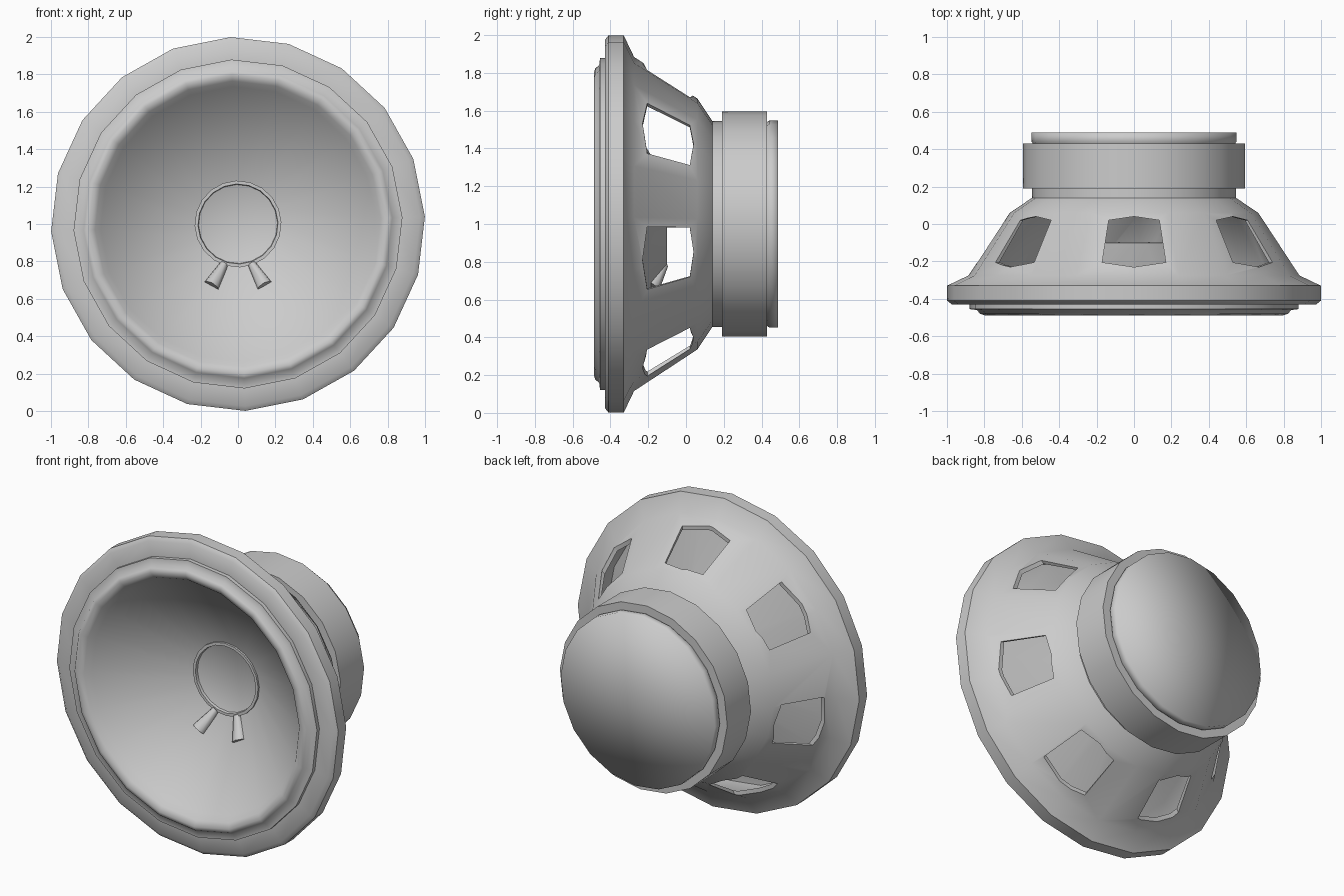
import bpy, bmesh, math
from mathutils import Vector

if "Cube" in bpy.data.objects:
    bpy.data.objects.remove(bpy.data.objects["Cube"])

SIDES = 20
PHASE = math.radians(-2.3)
CZ = 1.0

grey = bpy.data.materials.new("light_grey")
grey.diffuse_color = (0.6, 0.6, 0.6, 1)
grey.use_nodes = True
grey.node_tree.nodes["Principled BSDF"].inputs["Base Color"].default_value = grey.diffuse_color


def finish(name, bm, angle=50):
    bmesh.ops.remove_doubles(bm, verts=bm.verts, dist=1e-5)
    bmesh.ops.recalc_face_normals(bm, faces=bm.faces)
    me = bpy.data.meshes.new(name)
    bm.to_mesh(me)
    bm.free()
    ob = bpy.data.objects.new(name, me)
    bpy.context.collection.objects.link(ob)
    me.materials.append(grey)
    smooth(ob, angle)
    return ob


def smooth(ob, angle):
    bpy.ops.object.select_all(action='DESELECT')
    ob.select_set(True)
    bpy.context.view_layer.objects.active = ob
    bpy.ops.object.shade_smooth_by_angle(angle=math.radians(angle))


def polar(r, a, y, t=0.0):
    """Point at radius r, angle a from the top, with sideways shift t."""
    return Vector((r * math.sin(a) + t * math.cos(a), y,
                   CZ + r * math.cos(a) - t * math.sin(a)))


def lathe(name, profile, closed=True, angle=50):
    """Turn a (radius, y) profile around the speaker axis."""
    bm = bmesh.new()
    rings = []
    for r, y in profile:
        if r == 0:
            rings.append([bm.verts.new((0, y, CZ))] * SIDES)
        else:
            rings.append([bm.verts.new(polar(r, PHASE + math.tau * i / SIDES, y))
                          for i in range(SIDES)])
    pairs = list(zip(rings, rings[1:]))
    if closed:
        pairs.append((rings[-1], rings[0]))
    for a, b in pairs:
        for i in range(SIDES):
            j = (i + 1) % SIDES
            vs = list(dict.fromkeys((a[i], a[j], b[j], b[i])))
            if len(vs) > 2:
                bm.faces.new(vs)
    return finish(name, bm, angle)


# Basket: mounting flange, conical frame and neck
basket = lathe("basket", [
    (0.86, -0.43), (0.975, -0.43), (1.0, -0.41), (1.0, -0.33), (0.885, -0.275),
    (0.665, 0.06), (0.545, 0.14), (0.545, 0.20), (0.53, 0.20), (0.53, 0.135),
    (0.65, 0.055), (0.86, -0.28)])

# Seven windows cut through the basket
window = [(-0.17, -0.205), (0, -0.23), (0.17, -0.205),
          (0.135, 0.02), (0, 0.04), (-0.135, 0.02)]
bm = bmesh.new()
for k in range(7):
    a = math.tau * k / 7
    lo = [bm.verts.new(polar(0.5, a, y, t)) for t, y in window]
    hi = [bm.verts.new(polar(1.1, a, y, t)) for t, y in window]
    bm.faces.new(lo)
    bm.faces.new(hi)
    for i in range(6):
        j = (i + 1) % 6
        bm.faces.new((lo[i], lo[j], hi[j], hi[i]))
cutter = finish("window_cutter", bm)
cutter.hide_render = True
mod = basket.modifiers.new("windows", 'BOOLEAN')
mod.operation = 'DIFFERENCE'
mod.solver = 'EXACT'
mod.object = cutter
bpy.context.view_layer.objects.active = basket
bpy.ops.object.modifier_apply(modifier=mod.name)
bpy.data.objects.remove(cutter)
smooth(basket, 50)

# Gasket, rolled surround and paper cone in one shell
lathe("surround_and_cone", [
    (0, -0.11), (0.225, -0.11), (0.735, -0.43), (0.765, -0.47), (0.80, -0.488),
    (0.825, -0.48), (0.84, -0.46), (0.88, -0.455), (0.88, -0.425),
    (0.745, -0.425), (0.23, -0.10), (0, -0.10)], closed=False, angle=60)

# Dust cap rim
lathe("dust_cap_ring", [(0.232, -0.10), (0.232, -0.127), (0.214, -0.127), (0.210, -0.105)])

# Magnet and rounded-looking end plate
lathe("magnet", [(0, 0.19), (0.595, 0.19), (0.595, 0.43), (0, 0.43)], closed=False)
lathe("end_plate", [(0.535, 0.42), (0.548, 0.44), (0.548, 0.488), (0, 0.488)],
      closed=False, angle=180)

# Two lead joints on the cone below the dust cap
for side, label in ((-1, "left"), (1, "right")):
    p = Vector((side * 0.075, -0.115, 0.785))
    q = Vector((side * 0.145, -0.185, 0.665))
    bm = bmesh.new()
    bmesh.ops.create_cone(bm, cap_ends=True, segments=8, radius1=0.022,
                          radius2=0.047, depth=(q - p).length)
    rot = (q - p).to_track_quat('Z', 'Y')
    for v in bm.verts:
        v.co = rot @ v.co + (p + q) / 2
    finish(label + "_lead_joint", bm)
